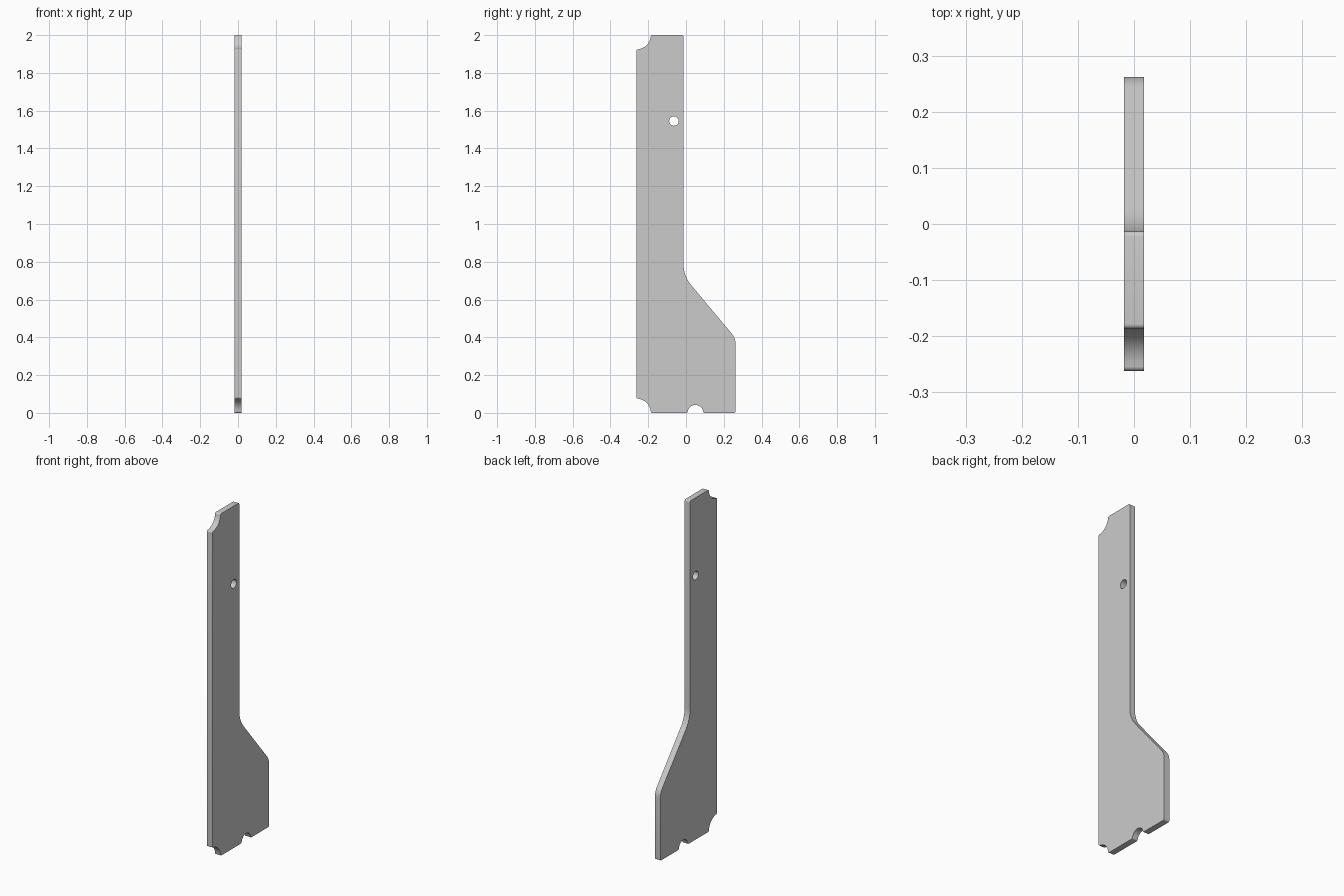
import bpy, bmesh
from math import sin, cos, tan, radians, pi
from mathutils import Vector

if "Cube" in bpy.data.objects:
    bpy.data.objects.remove(bpy.data.objects["Cube"])

HALF_T = 0.0175   # half of the board thickness
EDGE_R = 0.009    # small rounding on the sharp corners


def arc(cy, cz, r, a0, a1, n):
    """Notch arc in the YZ plane; both end corners are slightly rounded."""
    pts = []
    for i in range(n + 1):
        a = radians(a0 + (a1 - a0) * i / n)
        pts.append((cy + r * cos(a), cz + r * sin(a), EDGE_R if i in (0, n) else 0))
    return pts


def rounded(corners, seg=6):
    """Replace each (y, z, radius) corner by a fillet."""
    out = []
    for i, (y, z, r) in enumerate(corners):
        p = Vector((y, z))
        if r == 0:
            out.append(p)
            continue
        u = (Vector(corners[i - 1][:2]) - p).normalized()
        v = (Vector(corners[(i + 1) % len(corners)][:2]) - p).normalized()
        half = u.angle(v) / 2
        c = p + (u + v).normalized() * (r / sin(half))
        t = r / tan(half)
        a, b = p + u * t - c, p + v * t - c
        sweep = a.angle(b)
        for k in range(seg + 1):
            f = k / seg
            out.append(c + (a * sin((1 - f) * sweep) + b * sin(f * sweep)) / sin(sweep))
    return out


# Outline, counter-clockwise: bottom edge, foot, slope, upright, back edge
outline = rounded(
    arc(-0.262, 0, 0.076, 90, 0, 7)            # lower back notch
    + arc(0.05, 0, 0.042, 180, 0, 10)          # cable notch in the bottom
    + [(0.262, 0, EDGE_R),
       (0.262, 0.396, 0.08),                   # toe of the slope
       (-0.013, 0.725, 0.166),                 # slope into upright
       (-0.013, 2, EDGE_R)]
    + arc(-0.262, 2, 0.076, 0, -90, 7))        # upper back notch

# Round through hole
hole = [Vector((-0.064 + 0.025 * cos(2 * pi * i / 32),
                1.545 + 0.025 * sin(2 * pi * i / 32))) for i in range(32)]

# Fill the outline around the hole and give it thickness
bm = bmesh.new()
edges = []
for loop in (outline, hole):
    vs = [bm.verts.new((-HALF_T, p.x, p.y)) for p in loop]
    edges += [bm.edges.new((vs[i - 1], vs[i])) for i in range(len(vs))]
bmesh.ops.triangle_fill(bm, use_beauty=True, use_dissolve=False, edges=edges)
ext = bmesh.ops.extrude_face_region(bm, geom=bm.faces[:], use_keep_orig=True)
bmesh.ops.translate(bm, vec=(2 * HALF_T, 0, 0),
                    verts=[g for g in ext["geom"] if isinstance(g, bmesh.types.BMVert)])
bmesh.ops.recalc_face_normals(bm, faces=bm.faces[:])

mesh = bpy.data.meshes.new("side_panel")
bm.to_mesh(mesh)
bm.free()
panel = bpy.data.objects.new("side_panel", mesh)
bpy.context.collection.objects.link(panel)
bpy.context.view_layer.objects.active = panel
panel.select_set(True)
bpy.ops.object.shade_smooth_by_angle(angle=radians(30))
